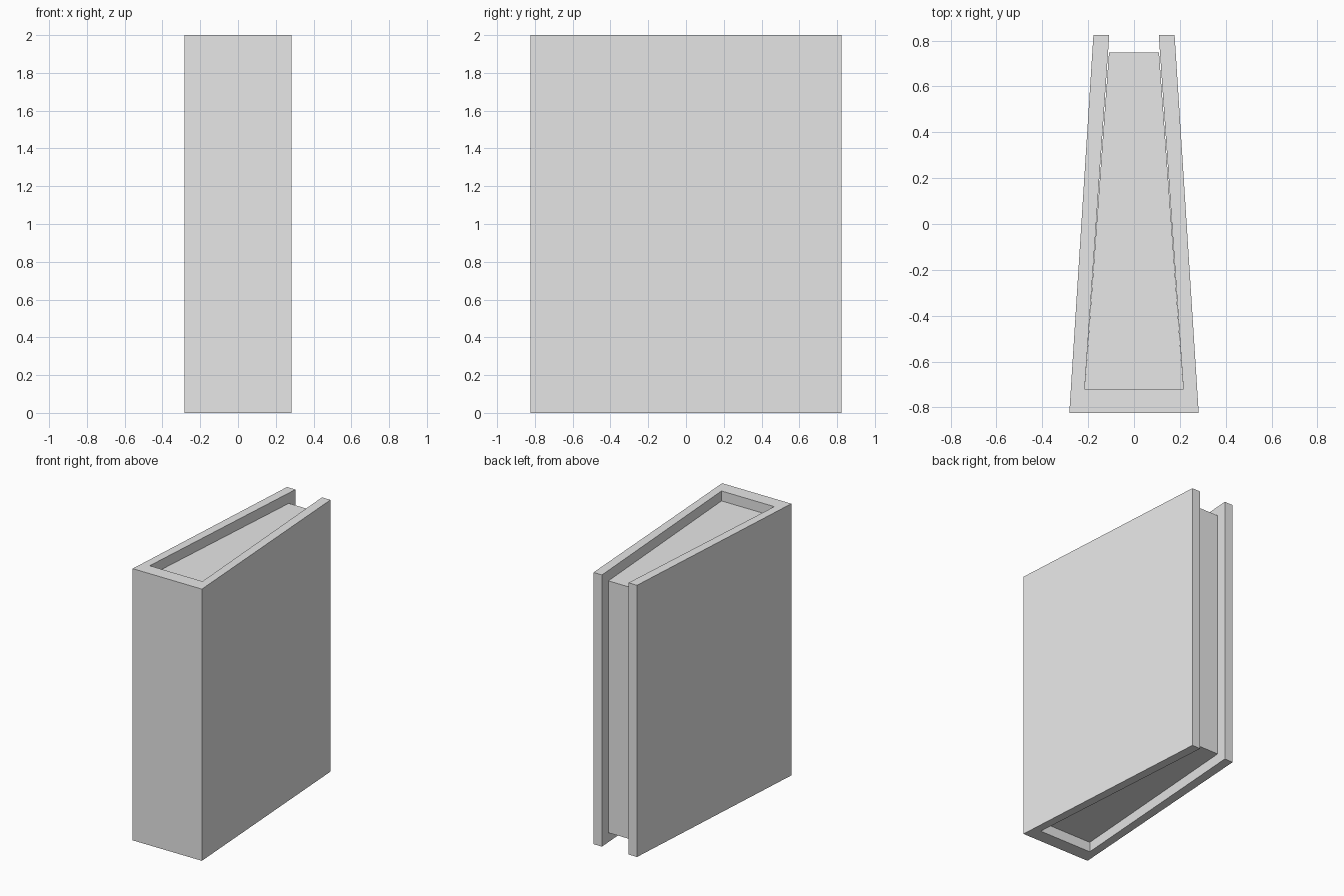
import bpy
import bmesh

cube = bpy.data.objects.get("Cube")
if cube:
    bpy.data.objects.remove(cube, do_unlink=True)

HEIGHT = 2.0
RECESS = 0.073              # pages sit back from the cover's top and bottom
FRONT, BACK = -0.823, 0.823
INNER_FRONT, PAGE_BACK = -0.72, 0.747

grey = bpy.data.materials.new("plain_grey")
grey.use_nodes = True
colour = (0.8, 0.8, 0.8, 1.0)
grey.diffuse_color = colour
grey.node_tree.nodes["Principled BSDF"].inputs["Base Color"].default_value = colour


def extrude_outline(name, outline, z0, z1):
    """Make a flat-shaded prism from a plan outline."""
    bm = bmesh.new()
    face = bm.faces.new([bm.verts.new((x, y, z0)) for x, y in outline])
    top = bmesh.ops.extrude_face_region(bm, geom=[face])["geom"]
    verts = [v for v in top if isinstance(v, bmesh.types.BMVert)]
    bmesh.ops.translate(bm, verts=verts, vec=(0, 0, z1 - z0))
    bmesh.ops.recalc_face_normals(bm, faces=bm.faces)
    mesh = bpy.data.meshes.new(name)
    bm.to_mesh(mesh)
    bm.free()
    mesh.materials.append(grey)
    obj = bpy.data.objects.new(name, mesh)
    bpy.context.collection.objects.link(obj)
    return obj


def mirrored(half):
    """Complete a left-half outline with its mirror image."""
    return half + [(-x, y) for x, y in reversed(half)]


# Cover: spine and two boards tapering towards the open edge
cover_half = [(0.282, FRONT), (0.177, BACK), (0.108, BACK), (0.215, INNER_FRONT)]
extrude_outline("book_cover", mirrored(cover_half), 0, HEIGHT)

# Page block: tapered wedge held between the boards
page_half = [(0.215, INNER_FRONT), (0.109, PAGE_BACK)]
extrude_outline("page_block", mirrored(page_half), RECESS, HEIGHT - RECESS)
